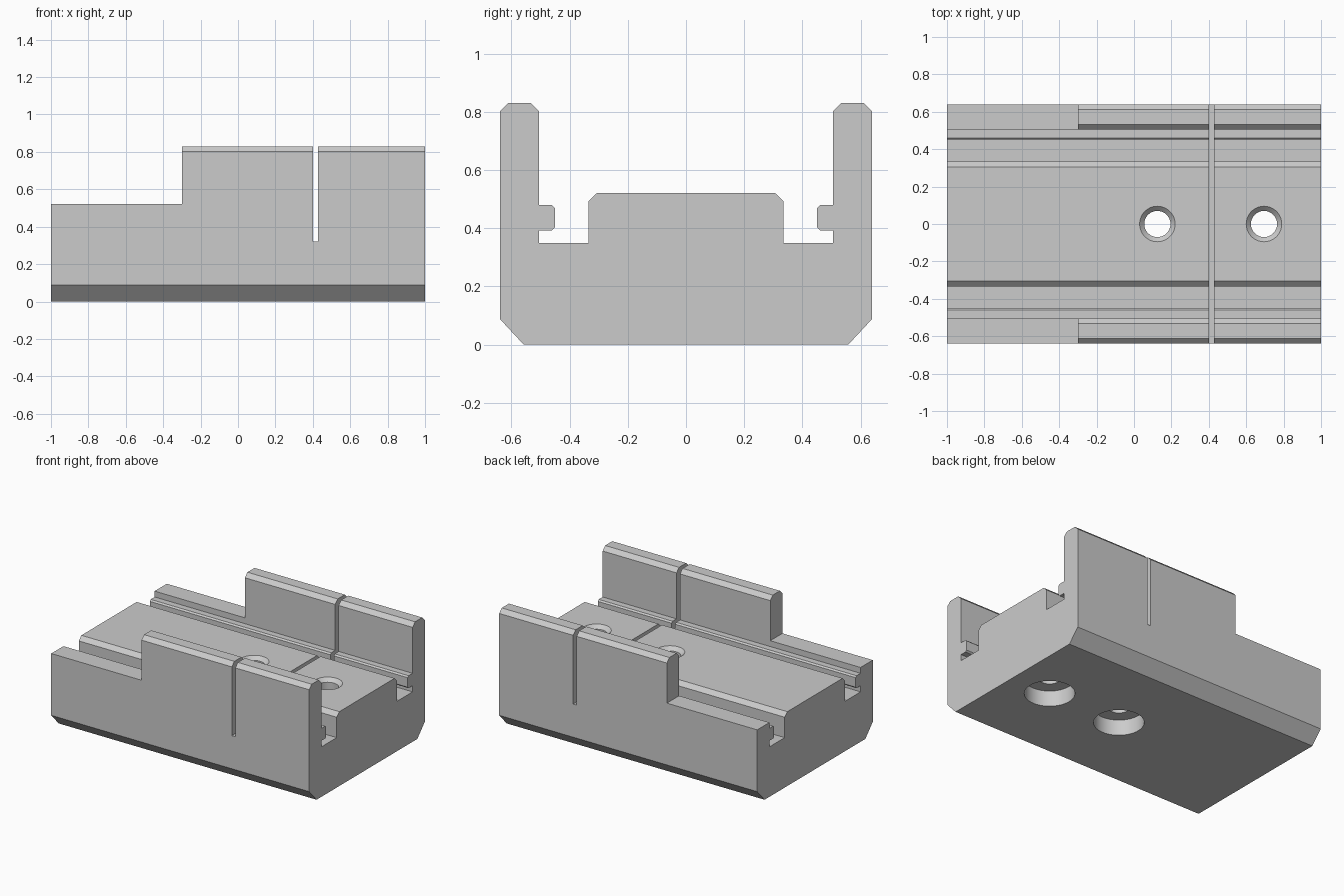
import bpy, bmesh, math

if "Cube" in bpy.data.objects:
    bpy.data.objects.remove(bpy.data.objects["Cube"])

grey = bpy.data.materials.new("light_grey")
grey.diffuse_color = (0.6, 0.6, 0.6, 1)
grey.use_nodes = True
grey.node_tree.nodes["Principled BSDF"].inputs["Base Color"].default_value = grey.diffuse_color


def make_object(name, bm):
    bmesh.ops.recalc_face_normals(bm, faces=bm.faces)
    mesh = bpy.data.meshes.new(name)
    bm.to_mesh(mesh)
    bm.free()
    mesh.materials.append(grey)
    ob = bpy.data.objects.new(name, mesh)
    bpy.context.collection.objects.link(ob)
    return ob


def extrude_profile(name, profile, x0, x1):
    """Extrude a (y, z) outline along x."""
    bm = bmesh.new()
    face = bm.faces.new([bm.verts.new((x0, y, z)) for y, z in profile])
    moved = bmesh.ops.extrude_face_region(bm, geom=[face])["geom"]
    verts = [v for v in moved if isinstance(v, bmesh.types.BMVert)]
    bmesh.ops.translate(bm, verts=verts, vec=(x1 - x0, 0, 0))
    return make_object(name, bm)


def box(name, x0, x1, z0, z1):
    return extrude_profile(name, [(-1, z0), (1, z0), (1, z1), (-1, z1)], x0, x1)


def lathe(name, x, profile, n=48):
    """Closed turned cutter from (radius, z) points."""
    bm = bmesh.new()
    rings = [[bm.verts.new((x + r * math.cos(2 * math.pi * i / n),
                            r * math.sin(2 * math.pi * i / n), z))
              for i in range(n)] for r, z in profile]
    for a, b in zip(rings, rings[1:]):
        for i in range(n):
            j = (i + 1) % n
            bm.faces.new((a[i], a[j], b[j], b[i]))
    bm.faces.new(rings[0][::-1])
    bm.faces.new(rings[-1])
    return make_object(name, bm)


# Half cross-section from bottom centre outwards and up to the raised bed
half = [(0.558, 0), (0.64, 0.088), (0.64, 0.802), (0.612, 0.83), (0.533, 0.83),
        (0.505, 0.802), (0.505, 0.48), (0.461, 0.48), (0.451, 0.47),
        (0.451, 0.403), (0.461, 0.393), (0.505, 0.393), (0.505, 0.35),
        (0.335, 0.35), (0.335, 0.493), (0.306, 0.521)]
outline = half + [(-y, z) for y, z in reversed(half)]
body = extrude_profile("channel_body", outline, -1, 1)

# Lowered end, cross saw slot and two counterbored, countersunk screw holes
cutters = [box("end_step_cutter", -1.2, -0.3, 0.521, 1.2),
           box("saw_slot_cutter", 0.4, 0.427, 0.32, 1.2)]
hole = [(0.16, -0.1), (0.16, 0.11), (0.07, 0.11), (0.07, 0.496),
        (0.095, 0.521), (0.095, 0.7)]
cutters += [lathe("screw_hole_cutter", x, hole) for x in (0.125, 0.695)]

bpy.context.view_layer.objects.active = body
body.select_set(True)
for cutter in cutters:
    mod = body.modifiers.new("cut", 'BOOLEAN')
    mod.operation = 'DIFFERENCE'
    mod.solver = 'EXACT'
    mod.object = cutter
    bpy.ops.object.modifier_apply(modifier=mod.name)
    bpy.data.objects.remove(cutter, do_unlink=True)

# Smooth hole walls, crisp machined edges
bpy.ops.object.shade_smooth_by_angle(angle=math.radians(20))
